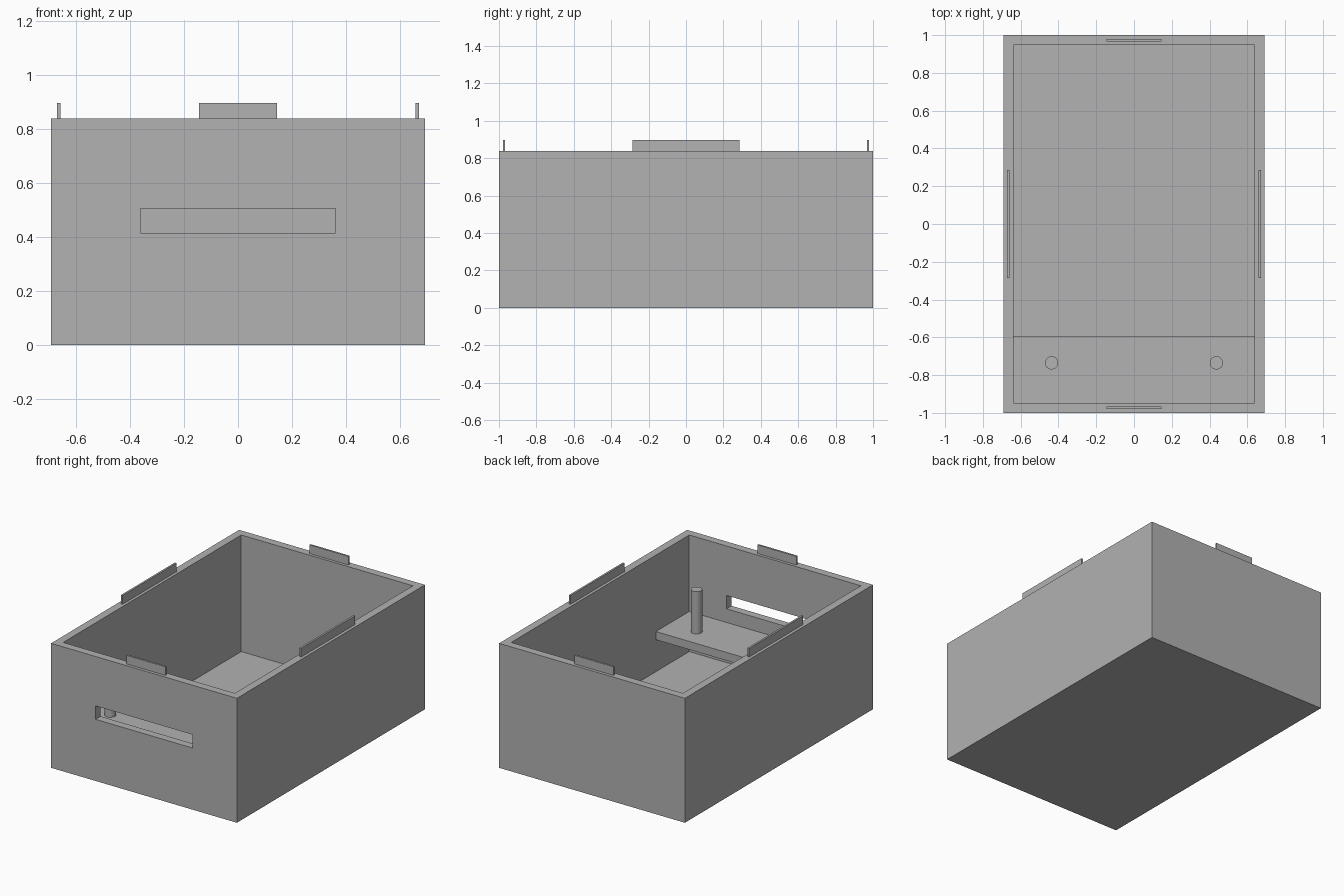
import bpy

if "Cube" in bpy.data.objects:
    bpy.data.objects.remove(bpy.data.objects["Cube"], do_unlink=True)

# Material
grey = bpy.data.materials.new("plain_grey")
grey.use_nodes = True
COLOUR = (0.445, 0.445, 0.445, 1)
grey.diffuse_color = COLOUR
grey.node_tree.nodes["Principled BSDF"].inputs["Base Color"].default_value = COLOUR

# Main dimensions
HALF_X, HALF_Y, HEIGHT, WALL = 0.692, 1.0, 0.838, 0.053
IN_X, IN_Y = HALF_X - WALL, HALF_Y - WALL
SHELF_TOP, TAB_TOP, TAB_T = 0.323, 0.896, 0.013


def box(name, low, high):
    """Axis-aligned box between two corners."""
    bpy.ops.mesh.primitive_cube_add(size=1)
    ob = bpy.context.object
    ob.name = name
    for v in ob.data.vertices:
        v.co = [l if c < 0 else h for c, l, h in zip(v.co, low, high)]
    ob.data.materials.append(grey)
    return ob


def cut(target, cutter):
    """Subtract the cutter from the target, then drop the cutter."""
    cutter.hide_render = True
    mod = target.modifiers.new("cut", "BOOLEAN")
    mod.operation = "DIFFERENCE"
    mod.solver = "EXACT"
    mod.object = cutter
    bpy.context.view_layer.objects.active = target
    bpy.ops.object.modifier_apply(modifier=mod.name)
    bpy.data.objects.remove(cutter, do_unlink=True)


# Open case with a slot through the front wall
case = box("case", (-HALF_X, -HALF_Y, 0), (HALF_X, HALF_Y, HEIGHT))
cut(case, box("cavity_cutter", (-IN_X, -IN_Y, WALL), (IN_X, IN_Y, HEIGHT + 0.2)))
cut(case, box("slot_cutter", (-0.361, -1.1, 0.415), (0.361, -0.9, 0.505)))

# Shelf inside, behind the slot
box("shelf", (-IN_X, -IN_Y, SHELF_TOP - 0.055), (IN_X, -0.593, SHELF_TOP))

# Two round posts standing on the shelf
for side, s in (("left", 1), ("right", -1)):
    bpy.ops.mesh.primitive_cylinder_add(
        vertices=40, radius=0.035, depth=0.608 - SHELF_TOP,
        location=(s * 0.436, -0.735, (0.608 + SHELF_TOP) / 2))
    post = bpy.context.object
    post.name = side + "_post"
    post.data.materials.append(grey)
    bpy.ops.object.shade_smooth_by_angle()

# Thin locating tabs, one on the middle of each rim
for name, x, y, hx, hy in (
        ("left_tab", 0.665, 0, TAB_T / 2, 0.287),
        ("right_tab", -0.665, 0, TAB_T / 2, 0.287),
        ("front_tab", 0, -0.973, 0.145, TAB_T / 2),
        ("back_tab", 0, 0.973, 0.145, TAB_T / 2)):
    box(name, (x - hx, y - hy, HEIGHT), (x + hx, y + hy, TAB_TOP))
